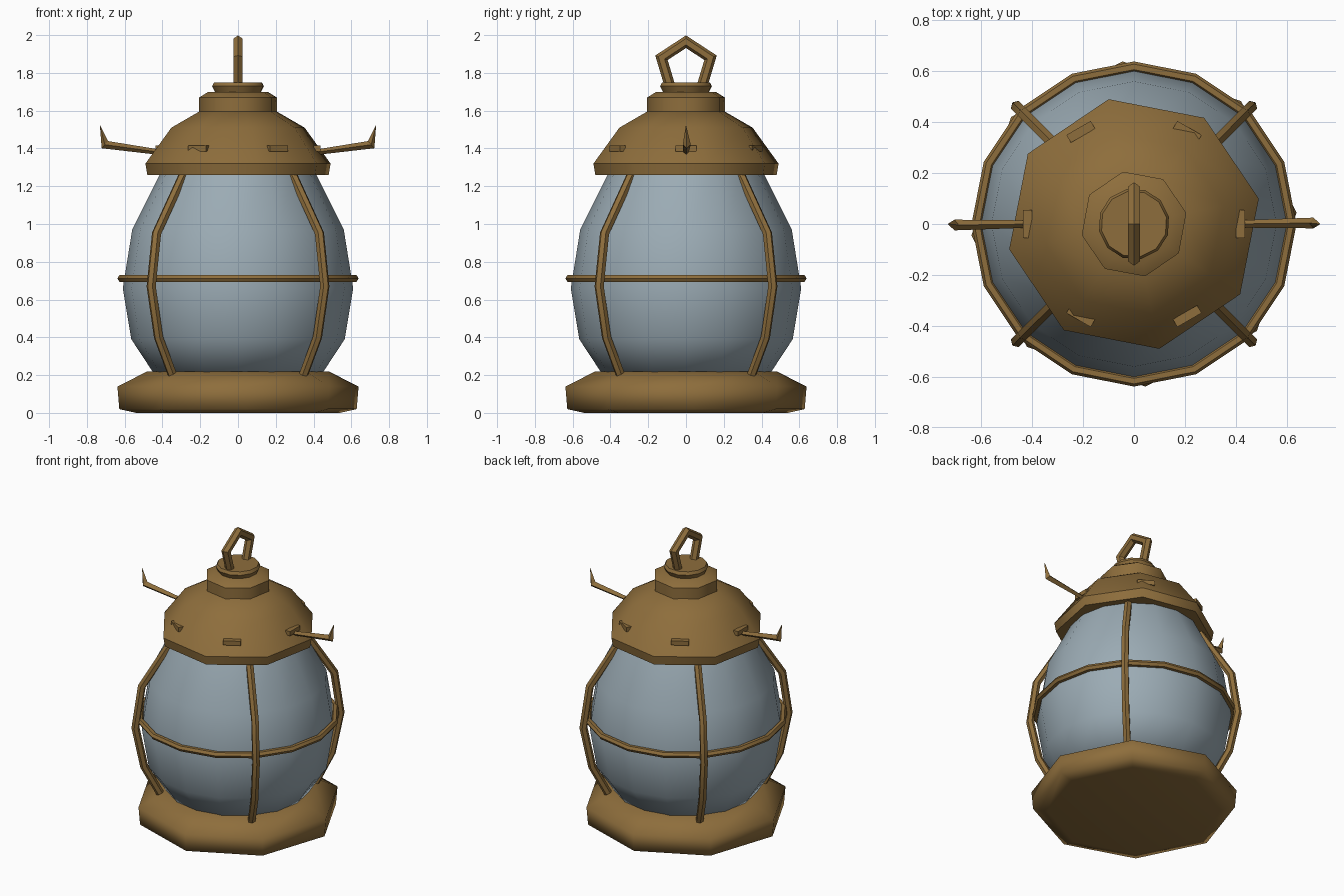
import bpy, bmesh
from math import sin, cos, pi, radians
from mathutils import Vector, Matrix

if "Cube" in bpy.data.objects:
    bpy.data.objects.remove(bpy.data.objects["Cube"])


def material(name, rgb):
    mat = bpy.data.materials.new(name)
    mat.use_nodes = True
    mat.diffuse_color = (*rgb, 1)
    mat.node_tree.nodes["Principled BSDF"].inputs["Base Color"].default_value = (*rgb, 1)
    return mat


brass = material("aged brass", (0.27, 0.155, 0.045))
glass = material("cloudy blue glass", (0.33, 0.41, 0.46))


def finish(name, bm, mat, angle=60):
    bmesh.ops.recalc_face_normals(bm, faces=bm.faces)
    mesh = bpy.data.meshes.new(name)
    bm.to_mesh(mesh)
    bm.free()
    mesh.materials.append(mat)
    obj = bpy.data.objects.new(name, mesh)
    bpy.context.collection.objects.link(obj)
    bpy.ops.object.select_all(action="DESELECT")
    obj.select_set(True)
    bpy.context.view_layer.objects.active = obj
    bpy.ops.object.shade_smooth_by_angle(angle=radians(angle))
    return obj


def skin(bm, rings, closed=False):
    """Join successive vertex rings with quads and cap open ends."""
    count, n = len(rings), len(rings[0])
    for i in range(count if closed else count - 1):
        a, b = rings[i], rings[(i + 1) % count]
        for j in range(n):
            k = (j + 1) % n
            bm.faces.new((a[j], a[k], b[k], b[j]))
    if not closed:
        bm.faces.new(rings[0])
        bm.faces.new(rings[-1])


def lathe(name, profile, sides, turn, mat, angle=60):
    bm = bmesh.new()
    rings = []
    for r, z in profile:
        rings.append([bm.verts.new((r * cos(a), r * sin(a), z))
                      for a in (radians(turn) + 2 * pi * j / sides for j in range(sides))])
    skin(bm, rings)
    return finish(name, bm, mat, angle)


def tube(name, points, radii, normal, sides=6, closed=False, angle=50):
    """Sweep a polygon along a planar path with mitred corners."""
    bm = bmesh.new()
    pts = [Vector(p) for p in points]
    normal = Vector(normal).normalized()
    rings, last = [], len(pts) - 1
    for i, p in enumerate(pts):
        before = pts[i - 1] if (i or closed) else p
        after = pts[(i + 1) % len(pts)] if (i < last or closed) else p
        d1, d2 = (p - before).normalized(), (after - p).normalized()
        along = (d1 + d2).normalized()
        side = normal.cross(along)
        miter = 1 / max(0.6, along.dot(d2 if d2.length else d1))
        rings.append([bm.verts.new(p + radii[i] * (side * cos(a) * miter + normal * sin(a)))
                      for a in (2 * pi * j / sides for j in range(sides))])
    skin(bm, rings, closed)
    return finish(name, bm, brass, angle)


# Base and glass globe
lathe("base", [(0.54, 0), (0.63, 0.02), (0.64, 0.14), (0.48, 0.22)], 8, 4, brass, 80)
lathe("glass_globe", [(0.44, 0.2), (0.565, 0.39), (0.61, 0.66), (0.56, 0.97), (0.41, 1.27)],
      16, 0, glass)

# Stepped roof
lathe("roof_rim", [(0.49, 1.26), (0.5, 1.32)], 8, 11.5, brass)
lathe("roof_dome", [(0.5, 1.32), (0.36, 1.51), (0.21, 1.595)], 8, 11.5, brass)
lathe("collar", [(0.21, 1.59), (0.21, 1.67)], 8, 12, brass)
lathe("collar_top", [(0.21, 1.67), (0.16, 1.7)], 8, 12, brass)
lathe("neck", [(0.12, 1.69), (0.14, 1.73)], 12, 12, brass)
lathe("cap", [(0.14, 1.73), (0.13, 1.75)], 12, 12, brass)

# Hanging loop
tube("hanging_loop", [(0, -0.085, 1.73), (0, -0.13, 1.88), (0, 0, 1.965),
                      (0, 0.13, 1.88), (0, 0.085, 1.73)], [0.028] * 5, (1, 0, 0))

# Cage: horizontal hoop and four ribs
hoop = [(0.617 * cos(a), 0.617 * sin(a), 0.712) for a in (pi * i / 8 for i in range(16))]
tube("cage_hoop", hoop, [0.021] * 16, (0, 0, 1), closed=True)
rib = [(0.37, 1.34), (0.41, 1.26), (0.61, 0.95), (0.65, 0.67), (0.595, 0.4), (0.49, 0.2)]
for i in range(4):
    a = pi / 4 + i * pi / 2
    tube(f"cage_rib_{i + 1}", [(r * cos(a), r * sin(a), z) for r, z in rib],
         [0.025] * len(rib), (-sin(a), cos(a), 0))

# Side hooks
for label, s in (("left", 1), ("right", -1)):
    tube(f"{label}_hook", [(s * 0.4, 0, 1.378), (s * 0.705, s * 0.004, 1.42), (s * 0.73, 0, 1.52)],
         [0.014, 0.021, 0.001], (0, 1, 0), sides=4, angle=30)

# Small mounting lugs around the roof
for i in range(6):
    bm = bmesh.new()
    bmesh.ops.create_cube(bm, size=1)
    place = Matrix.Rotation(i * pi / 3, 4, "Z") @ Matrix.Translation((0.418, 0, 1.4))
    bm.transform(place @ Matrix.Diagonal((0.035, 0.11, 0.03, 1)))
    finish(f"roof_lug_{i + 1}", bm, brass, 30)
